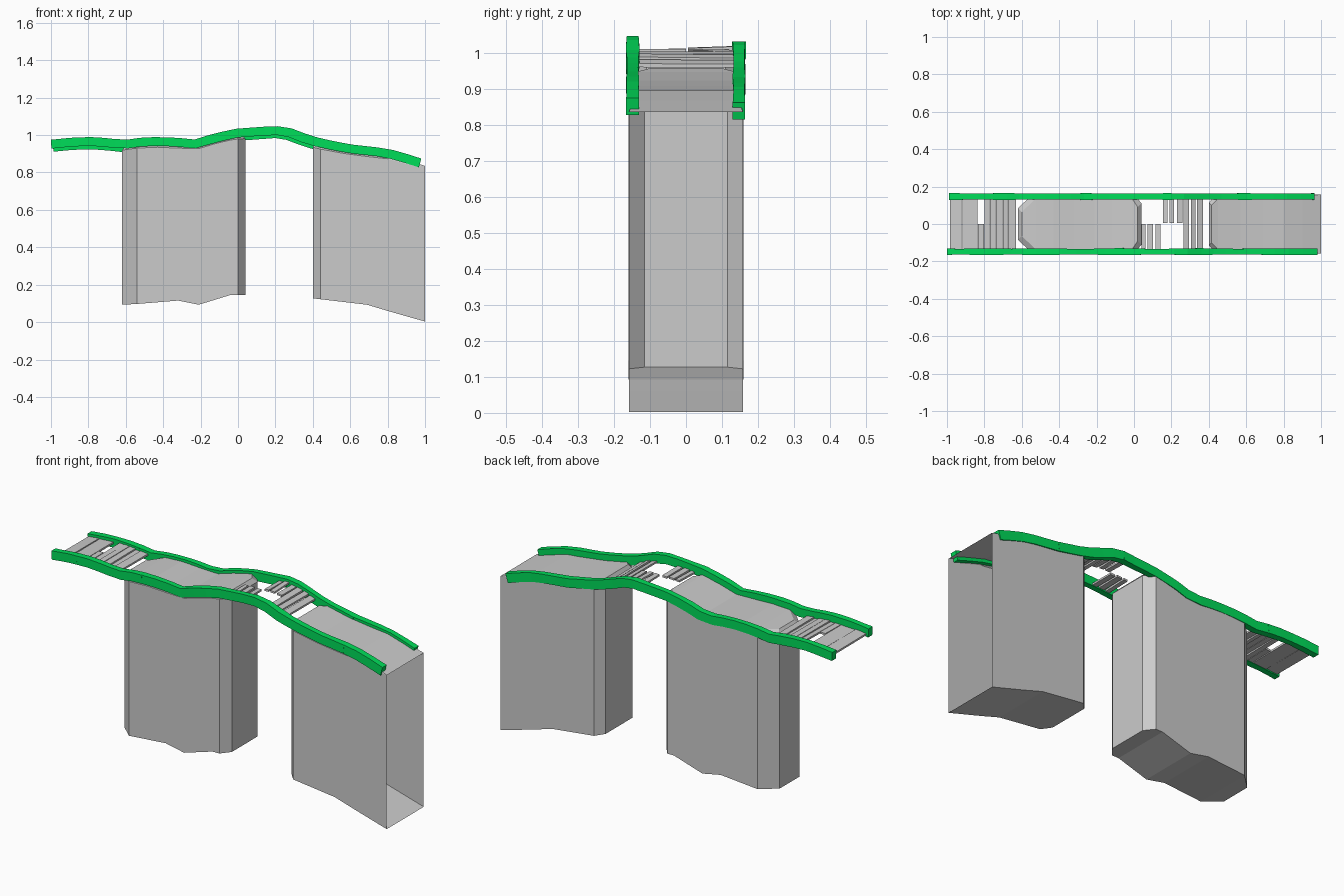
import bpy, bmesh, random

if "Cube" in bpy.data.objects:
    bpy.data.objects.remove(bpy.data.objects["Cube"])
random.seed(4)

green = bpy.data.materials.new("rail_green")
green.diffuse_color = (0.0, 0.72, 0.1, 1)
green.use_nodes = True
green.node_tree.nodes["Principled BSDF"].inputs["Base Color"].default_value = green.diffuse_color

# Height profile of the rail tops and of the pillar undersides: (x, z)
TOP = [(-1, .975), (-.9, .985), (-.8, .99), (-.7, .984), (-.61, .973), (-.53, .985),
       (-.43, .99), (-.33, .986), (-.23, .976), (-.14, 1.005), (-.02, 1.033), (.1, 1.042),
       (.2, 1.049), (.28, 1.038), (.38, 1.0), (.45, .98), (.6, .95), (.8, .928),
       (.9, .9), (1, .868)]
BOTTOM = [(-.62, .093), (-.54, .097), (-.32, .115), (-.21, .093), (-.04, .145), (.04, .145),
          (.4, .127), (.69, .093), (.8, .06), (1, .003)]


def interp(table, x):
    for (x0, z0), (x1, z1) in zip(table, table[1:]):
        if x <= x1:
            return z0 + (z1 - z0) * (x - x0) / (x1 - x0)
    return table[-1][1]


def deck(x):
    return interp(TOP, x) - .033


def finish(bm, name, mat=None):
    bmesh.ops.recalc_face_normals(bm, faces=bm.faces)
    me = bpy.data.meshes.new(name)
    bm.to_mesh(me)
    bm.free()
    ob = bpy.data.objects.new(name, me)
    bpy.context.collection.objects.link(ob)
    if mat:
        me.materials.append(mat)
    return ob


def loft(bm, rings):
    loops = [[bm.verts.new(p) for p in r] for r in rings]
    n = len(loops[0])
    for a, b in zip(loops, loops[1:]):
        for i in range(n):
            j = (i + 1) % n
            bm.faces.new((a[i], a[j], b[j], b[i]))
    return loops


# Rock pillars with chamfered ends and a bevelled top edge
def pillar(name, stations, open_end=False):
    bm = bmesh.new()
    rings = []
    for x, w, shift, inset in stations:
        xi, wi = x + shift, w - inset
        zb, zt = interp(BOTTOM, x), deck(xi)
        zw = zt - (.022 if inset else 0)
        rings.append([(x, -w, zb), (x, w, zb), (x, w, zw),
                      (xi, wi, zt), (xi, -wi, zt), (x, -w, zw)])
    loops = loft(bm, rings)
    for r in (loops[:1] if open_end else (loops[0], loops[-1])):
        bm.faces.new((r[0], r[1], r[2], r[5]))
        bm.faces.new((r[2], r[3], r[4], r[5]))
    finish(bm, name)


pillar("middle_pillar", [(-.62, .085, .02, .02), (-.54, .16, .015, .025)]
       + [(x, .16, 0, .025) for x in (-.43, -.32, -.21, -.12, -.04)]
       + [(0, .16, -.01, .025), (.04, .11, -.02, .02)])
pillar("end_pillar", [(.4, .115, .015, .015), (.44, .158, .01, .02), (.57, .158, 0, .02),
                      (.69, .158, 0, .02), (.8, .158, 0, .02), (.9, .158, 0, .01),
                      (1, .158, 0, 0)], open_end=True)


# Side rails made of overlapping carved beams, thicker at the joints
def rail(name, y, drop, ends, joints):
    bm = bmesh.new()
    cuts = [ends[0], *joints, ends[1]]
    for a, b in zip(cuts, cuts[1:]):
        rings = []
        n = max(3, round((b - a) / .07))
        for k in range(n + 1):
            t = k / n
            x = a + (b - a) * t
            w = .015 + .003 * abs(2 * t - 1) + random.uniform(-.001, .001)
            zt = interp(TOP, x) - drop
            slope = (interp(TOP, min(x + .03, 1)) - interp(TOP, max(x - .03, -1))) / .06
            h, dx = .047, slope * .047
            rings.append([(x + dx, y - w, zt - h), (x + dx, y + w, zt - h),
                          (x, y + w, zt), (x, y - w, zt)])
        loops = loft(bm, rings)
        bm.faces.new(loops[0])
        bm.faces.new(loops[-1])
    finish(bm, name, green)


rail("front_rail", -.148, 0, (-1, .98), (-.85, -.46, -.08, .36, .75))
rail("back_rail", .147, .018, (-.99, .965), (-.68, -.2, .2, .6))


# Walkway planks, some of them broken to half length: x start, x end, y start, y end
F, H = .14, 0
PLANKS = [(-.985, -.922, -F, F), (-.918, -.837, -F, F), (-.833, -.803, -F, H),
          (-.8, -.772, -F, F), (-.769, -.74, -F, F), (-.737, -.703, -F, F),
          (-.7, -.676, -F, F), (-.673, -.63, -F, F),
          (.04, .062, -F, H), (.072, .102, -F, H), (.115, .142, -F, H),
          (.155, .18, .005, F), (.19, .215, .005, F), (.23, .258, .005, F),
          (.265, .295, -F, F), (.305, .33, -F, F), (.338, .368, -F, F)]
bm = bmesh.new()
for x0, x1, y0, y1 in PLANKS:
    rings = []
    for y in (y0, y1):
        j = random.uniform(-.004, .004)
        z0, z1 = deck(x0) + j, deck(x1) + j
        rings.append([(x0, y, z0 - .01), (x1, y, z1 - .01), (x1, y, z1), (x0, y, z0)])
    loops = loft(bm, rings)
    bm.faces.new(loops[0])
    bm.faces.new(loops[-1])
finish(bm, "walkway_planks")
